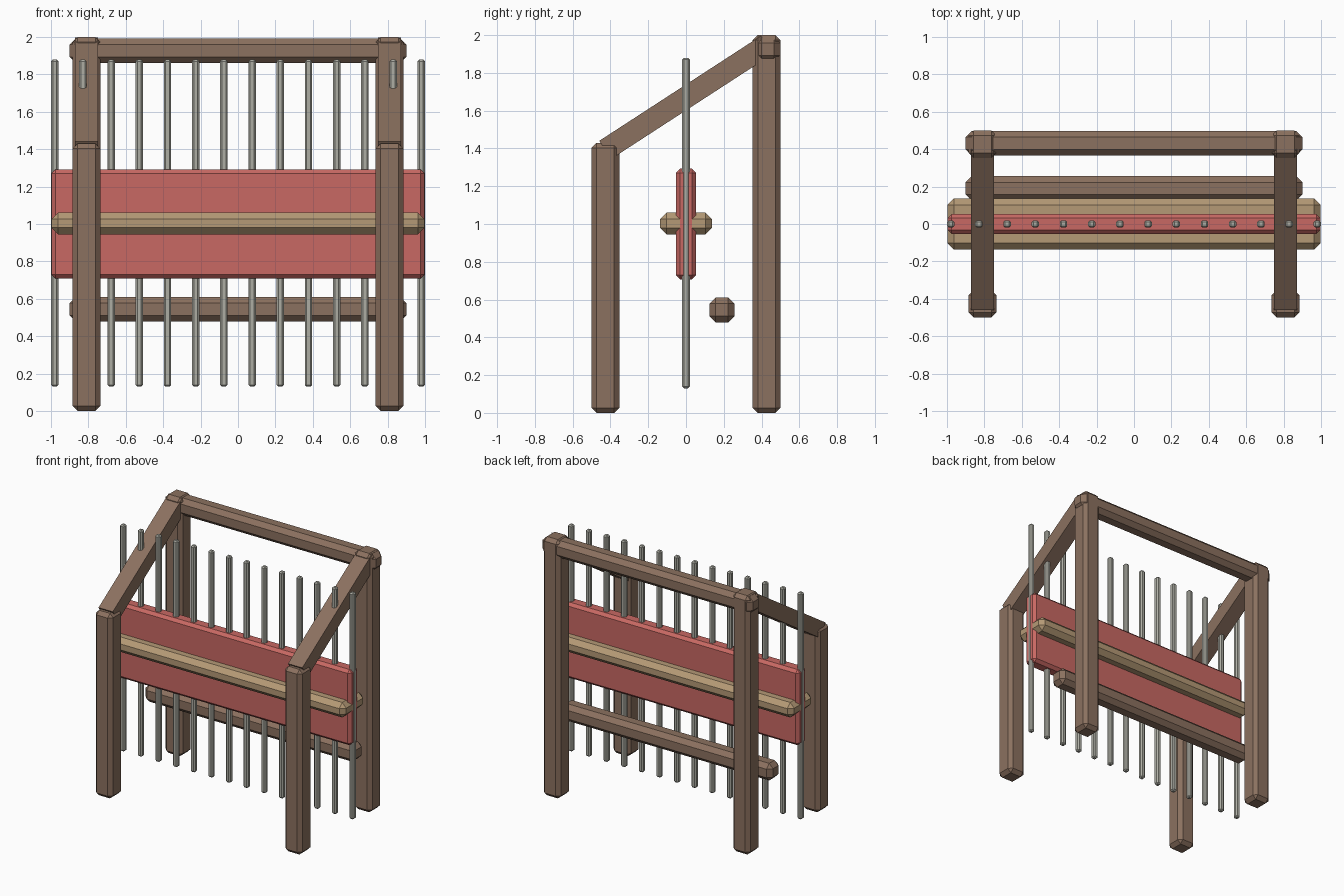
import bpy
import math

if "Cube" in bpy.data.objects:
    bpy.data.objects.remove(bpy.data.objects["Cube"])


def material(name, rgb):
    mat = bpy.data.materials.new(name)
    mat.use_nodes = True
    colour = (*rgb, 1)
    mat.diffuse_color = colour
    mat.node_tree.nodes["Principled BSDF"].inputs["Base Color"].default_value = colour
    return mat


BROWN = material("dark_wood", (0.26, 0.165, 0.115))
TAN = material("light_wood", (0.46, 0.32, 0.18))
RED = material("red_cloth", (0.58, 0.14, 0.125))
GREY = material("grey_thread", (0.42, 0.42, 0.37))


def block(name, centre, size, bevel, mat, tilt=0):
    """Box with flat chamfered edges."""
    bpy.ops.mesh.primitive_cube_add(size=1, location=centre)
    obj = bpy.context.object
    obj.name = name
    obj.scale = size
    bpy.ops.object.transform_apply(location=False, rotation=False, scale=True)
    obj.rotation_euler.x = tilt
    if bevel:
        mod = obj.modifiers.new("chamfer", "BEVEL")
        mod.width = bevel
        mod.segments = 1
        mod.limit_method = "ANGLE"
    obj.data.materials.append(mat)
    return obj


# Side frames: short front post, tall back post, sloping rail
for side, x in (("right", -0.81), ("left", 0.81)):
    block(f"{side}_front_post", (x, -0.427, 0.715), (0.148, 0.148, 1.43), 0.027, BROWN)
    block(f"{side}_back_post", (x, 0.427, 1.0), (0.148, 0.148, 2.0), 0.027, BROWN)
    block(f"{side}_sloping_rail", (x, 0, 1.67), (0.122, 1.02, 0.115), 0, BROWN,
          math.radians(33))

# Cross beams
block("top_beam", (0, 0.432, 1.926), (1.8, 0.132, 0.132), 0.033, BROWN)
block("lower_beam", (0, 0.19, 0.545), (1.8, 0.132, 0.132), 0.033, BROWN)

# Cloth panel and the bar through its middle
block("cloth_panel", (0, 0, 1.0), (1.994, 0.108, 0.585), 0.022, RED)
block("cloth_bar", (0, 0, 1.003), (1.994, 0.274, 0.116), 0.035, TAN)

# Row of upright threads
COUNT = 14
for i in range(COUNT):
    x = -0.98 + 1.96 * i / (COUNT - 1)
    block(f"thread_{i + 1}", (x, 0, 1.005), (0.04, 0.04, 1.75), 0.01, GREY)
